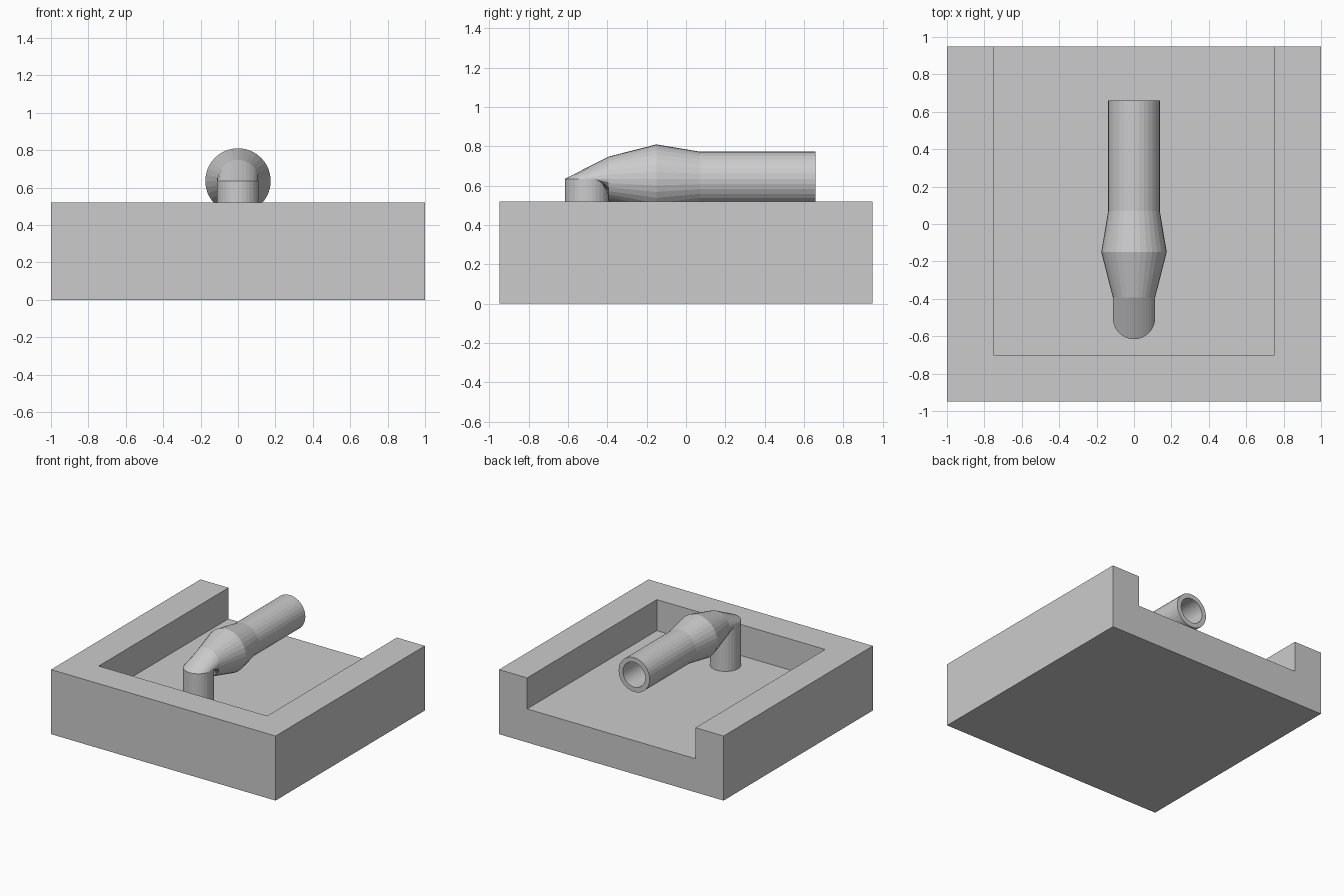
import bpy, bmesh
from math import cos, sin, tau

if "Cube" in bpy.data.objects:
    bpy.data.objects.remove(bpy.data.objects["Cube"])

SEG = 32


def box(name, lo, hi):
    bm = bmesh.new()
    bmesh.ops.create_cube(bm, size=1)
    for v in bm.verts:
        v.co = [(a + b) / 2 + c * (b - a) for a, b, c in zip(lo, hi, v.co)]
    mesh = bpy.data.meshes.new(name)
    bm.to_mesh(mesh)
    bm.free()
    ob = bpy.data.objects.new(name, mesh)
    bpy.context.collection.objects.link(ob)
    return ob


# Basin: block with a recess open at the back
basin = box("basin", (-1, -0.95, 0), (1, 0.95, 0.52))
cutter = box("recess_cutter", (-0.75, -0.70, 0.27), (0.75, 1.2, 0.8))
cutter.hide_render = True
mod = basin.modifiers.new("recess", 'BOOLEAN')
mod.operation = 'DIFFERENCE'
mod.solver = 'EXACT'
mod.object = cutter
bpy.context.view_layer.objects.active = basin
bpy.ops.object.modifier_apply(modifier=mod.name)
bpy.data.objects.remove(cutter)

# Spout: rings swept from the bore, round the mouth, along y, then down
AXIS_Z, STEM_Y, STEM_R = 0.635, -0.503, 0.113
bm = bmesh.new()


def ring(r, y=None, z=None):
    verts = []
    for i in range(SEG):
        c, s = r * cos(tau * i / SEG), r * sin(tau * i / SEG)
        co = (c, y, AXIS_Z + s) if z is None else (c, STEM_Y - s, z)
        verts.append(bm.verts.new(co))
    return verts


rings = [ring(r, y=y) for y, r in [
    (0.16, 0.10), (0.66, 0.10),               # bore
    (0.66, 0.138), (0.07, 0.138),             # straight pipe
    (-0.15, 0.175), (-0.393, STEM_R)]]        # bulge and taper
rings += [ring(STEM_R, z=AXIS_Z), ring(STEM_R, z=0.27)]  # elbow and stem

for a, b in zip(rings, rings[1:]):
    for i in range(SEG):
        j = (i + 1) % SEG
        bm.faces.new((a[i], a[j], b[j], b[i]))
bm.faces.new(rings[0])
bmesh.ops.recalc_face_normals(bm, faces=bm.faces)
mesh = bpy.data.meshes.new("spout")
bm.to_mesh(mesh)
bm.free()
bpy.context.collection.objects.link(bpy.data.objects.new("spout", mesh))
